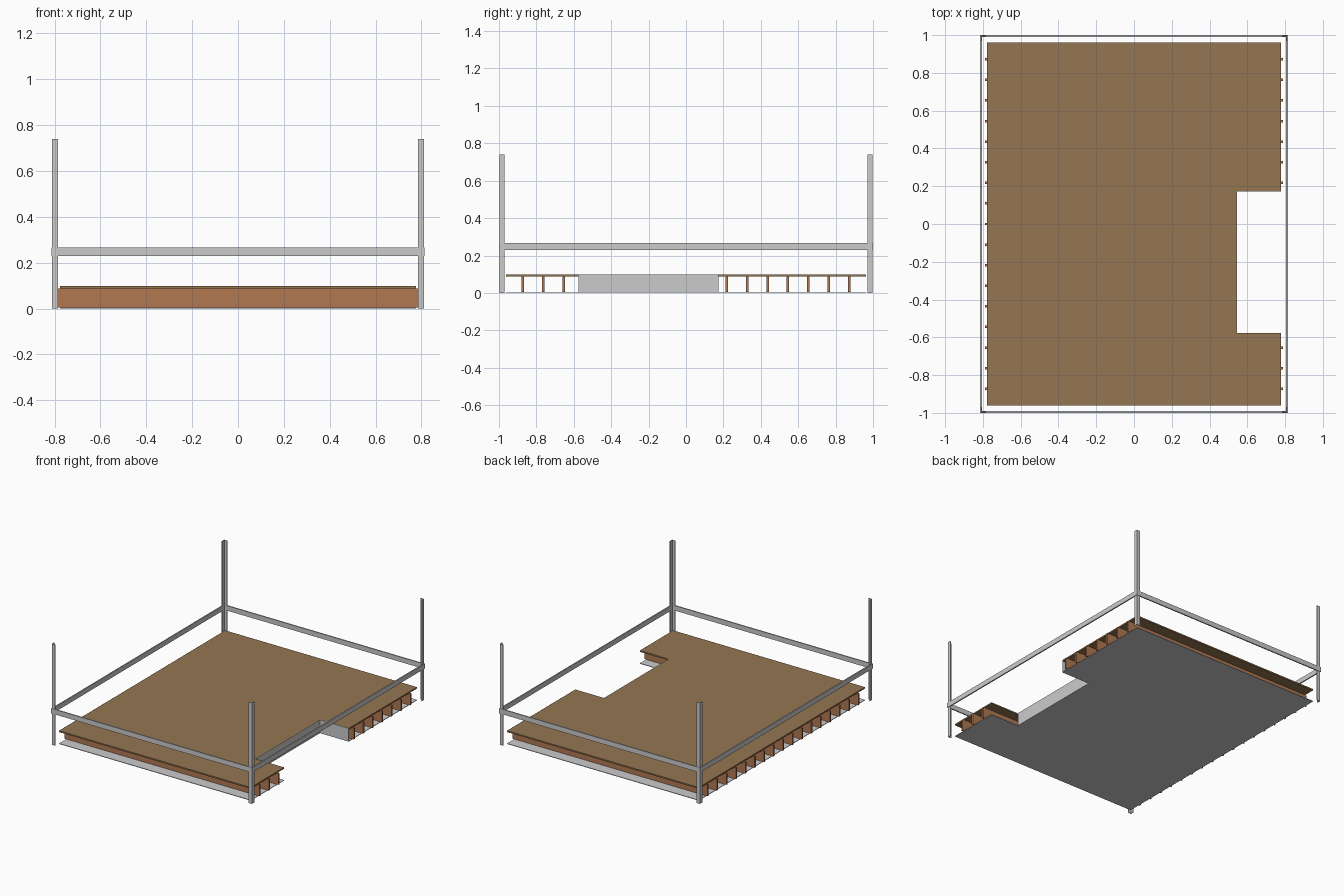
import bpy, bmesh

if "Cube" in bpy.data.objects:
    bpy.data.objects.remove(bpy.data.objects["Cube"])


def material(name, rgb):
    m = bpy.data.materials.new(name)
    m.diffuse_color = (*rgb, 1)
    m.use_nodes = True
    m.node_tree.nodes["Principled BSDF"].inputs["Base Color"].default_value = m.diffuse_color
    return m


STEEL = material("light grey metal", (0.60, 0.60, 0.60))
DECKING = material("deck brown", (0.30, 0.18, 0.084))
TIMBER = material("joist brown", (0.44, 0.19, 0.083))


def prism(name, outline, z0, z1, mat):
    """Extrude a flat xy outline from z0 to z1."""
    bm = bmesh.new()
    face = bm.faces.new([bm.verts.new((x, y, z0)) for x, y in outline])
    ext = bmesh.ops.extrude_face_region(bm, geom=[face])
    verts = [v for v in ext["geom"] if isinstance(v, bmesh.types.BMVert)]
    bmesh.ops.translate(bm, verts=verts, vec=(0, 0, z1 - z0))
    bmesh.ops.recalc_face_normals(bm, faces=bm.faces)
    me = bpy.data.meshes.new(name)
    bm.to_mesh(me)
    bm.free()
    ob = bpy.data.objects.new(name, me)
    bpy.context.collection.objects.link(ob)
    me.materials.append(mat)
    return ob


def box(name, x0, x1, y0, y1, z0, z1, mat):
    return prism(name, [(x0, y0), (x1, y0), (x1, y1), (x0, y1)], z0, z1, mat)


# Notched outline shared by the deck and the bottom sheet
DX, DY = 0.777, 0.962
NX, NY0, NY1 = 0.542, -0.576, 0.174
outline = [(-DX, -DY), (DX, -DY), (DX, NY0), (NX, NY0),
           (NX, NY1), (DX, NY1), (DX, DY), (-DX, DY)]
prism("deck", outline, 0.088, 0.098, DECKING)
prism("bottom_sheet", outline, 0.001, 0.005, STEEL)

# Notch lining: one L-shaped sheet
t = 0.003
prism("notch_lining", [(NX, NY0), (NX + t, NY0), (NX + t, NY1 - t), (DX, NY1 - t),
                       (DX, NY1), (NX, NY1)], 0.001, 0.098, STEEL)

# Joists across the width, cut short at the notch
for i in range(17):
    y = (i - 8) * 0.109
    end = NX if NY0 < y < NY1 else 0.79
    box(f"joist_{i + 1}", -0.79, end, y - 0.0065, y + 0.0065, 0.005, 0.088, TIMBER)

# Corner posts of angle section, open towards the middle
PX, PY, leg, th = 0.811, 0.997, 0.027, 0.005
angle = [(0, 0), (leg, 0), (leg, th), (th, th), (th, leg), (0, leg)]
for sx, side in ((-1, "left"), (1, "right")):
    for sy, end in ((-1, "front"), (1, "back")):
        prism(f"{end}_{side}_post",
              [(sx * (PX - a), sy * (PY - b)) for a, b in angle], 0, 0.74, STEEL)

# Flat rails around the posts
RX, RY, rt = 0.814, 1.0, 0.009
for s, side in ((-1, "left"), (1, "right")):
    a, b = sorted((s * RX, s * (RX - rt)))
    box(f"{side}_rail", a, b, -RY, RY, 0.23, 0.266, STEEL)
for s, end in ((-1, "front"), (1, "back")):
    a, b = sorted((s * RY, s * (RY - rt)))
    box(f"{end}_rail", -RX + rt, RX - rt, a, b, 0.23, 0.266, STEEL)
